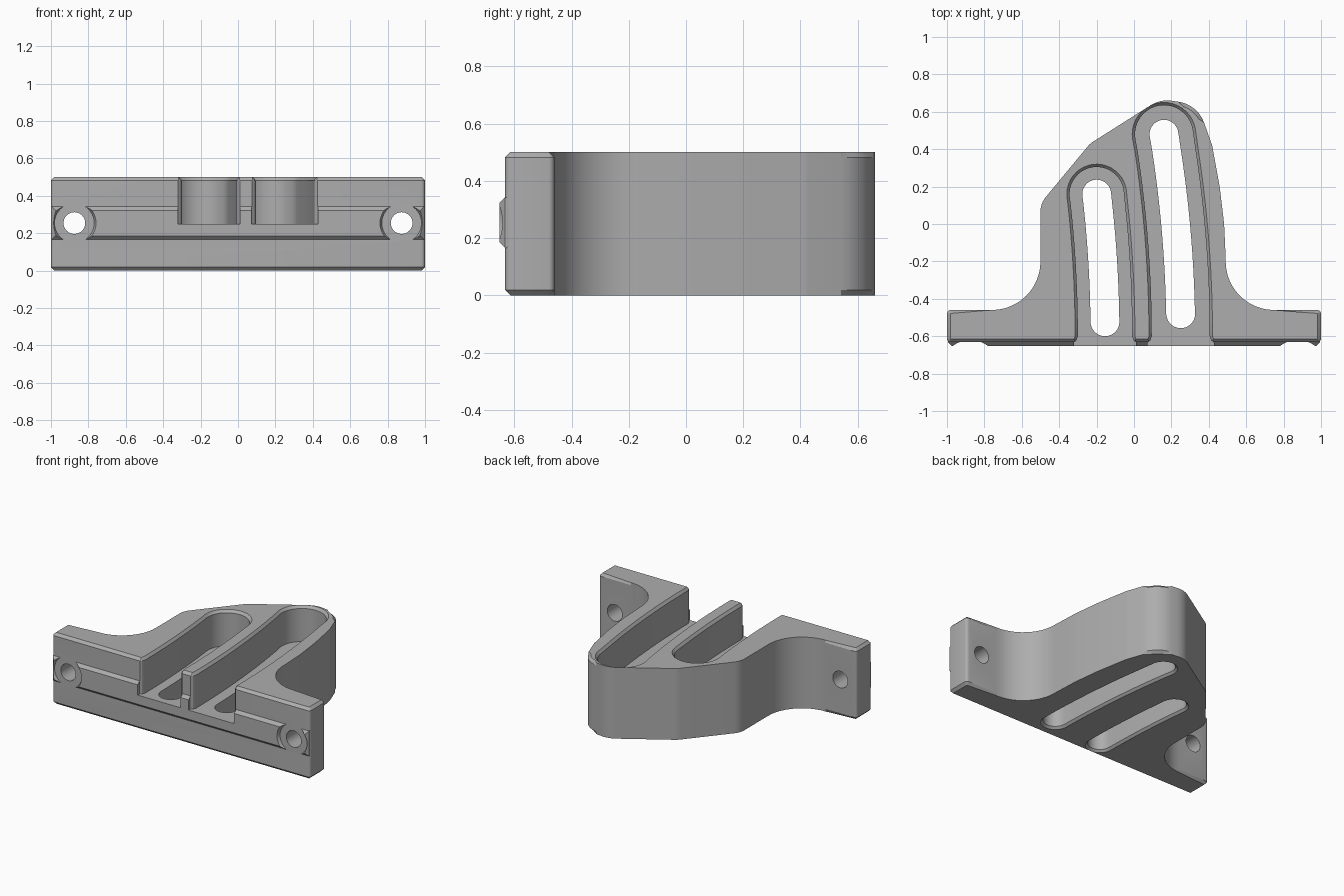
import bpy, bmesh, math
from mathutils import Matrix, Vector

old = bpy.data.objects.get("Cube")
if old:
    bpy.data.objects.remove(old, do_unlink=True)

grey = bpy.data.materials.new("plain grey")
grey.use_nodes = True
colour = (0.42, 0.42, 0.42, 1)
grey.diffuse_color = colour
grey.node_tree.nodes["Principled BSDF"].inputs["Base Color"].default_value = colour

FRONT, HEIGHT, FLOOR, CHAMFER = -0.632, 0.5, 0.25, 0.018


def make(name, bm):
    bmesh.ops.recalc_face_normals(bm, faces=bm.faces)
    mesh = bpy.data.meshes.new(name)
    bm.to_mesh(mesh)
    bm.free()
    mesh.materials.append(grey)
    obj = bpy.data.objects.new(name, mesh)
    bpy.context.collection.objects.link(obj)
    return obj


def loft(rings):
    """Closed solid through rings given as (outline, z)."""
    bm = bmesh.new()
    loops = [[bm.verts.new((x, y, z)) for x, y in pts] for pts, z in rings]
    n = len(loops[0])
    for a, b in zip(loops, loops[1:]):
        for i in range(n):
            j = (i + 1) % n
            bm.faces.new((a[i], a[j], b[j], b[i]))
    bm.faces.new(loops[0][::-1])
    bm.faces.new(loops[-1])
    return bm


def arc(cx, cy, r, start, end, steps=12):
    angles = [math.radians(start + (end - start) * i / steps) for i in range(steps + 1)]
    return [(cx + r * math.cos(a), cy + r * math.sin(a)) for a in angles]


def rounded(pts, steps=6):
    """Polygon from (x, y, radius) corners, each rounded with an arc."""
    out = []
    for i, (x, y, r) in enumerate(pts):
        p = Vector((x, y))
        a = (Vector(pts[i - 1][:2]) - p).normalized()
        b = (Vector(pts[(i + 1) % len(pts)][:2]) - p).normalized()
        half = a.angle(b) / 2
        if r == 0:
            out.append((x, y))
            continue
        c = p + (a + b).normalized() * (r / math.sin(half))
        s, e = p + a * (r / math.tan(half)) - c, p + b * (r / math.tan(half)) - c
        turn = s.angle_signed(e)
        for k in range(steps + 1):
            v = c + Matrix.Rotation(-turn * k / steps, 2) @ s
            out.append((v.x, v.y))
    return out


def centre(x0, y):
    """Gently curved centre line shared by slots and channels."""
    return x0 - (y + 0.6) ** 2 / 13


def capsule(x0, bottom, top, r, mouth=False):
    ys = [bottom + (top - bottom) * i / 12 for i in range(13)]
    lean = math.degrees(math.atan((top + 0.6) / 6.5))
    right = [(centre(x0, y) + r, y) for y in ys]
    left = [(centre(x0, y) - r, y) for y in reversed(ys)]
    pts = right[:-1] + arc(centre(x0, top), top, r, lean, 180 + lean, 20) + left[1:]
    if mouth:   # flared opening through the front wall
        flare = [(0.008, FRONT + 0.01), (0.022, FRONT - 0.002), (0.022, FRONT - 0.08)]
        pts += [(x0 - r - d, y) for d, y in flare]
        pts += [(x0 + r + d, y) for d, y in reversed(flare)]
    else:
        pts += arc(x0, bottom, r, 180, 360, 20)[1:-1]
    return pts


def cylinder(name, x, z, r1, r2, y1, y2):
    bm = bmesh.new()
    place = Matrix.Translation((x, (y1 + y2) / 2, z)) @ Matrix.Rotation(math.pi / 2, 4, 'X')
    bmesh.ops.create_cone(bm, cap_ends=True, segments=40, radius1=r1, radius2=r2,
                          depth=abs(y2 - y1), matrix=place)
    return make(name, bm)


def combine(obj, other, operation='DIFFERENCE'):
    mod = obj.modifiers.new("cut", 'BOOLEAN')
    mod.operation, mod.solver, mod.object = operation, 'EXACT', other
    bpy.context.view_layer.objects.active = obj
    bpy.ops.object.modifier_apply(modifier=mod.name)
    bpy.data.objects.remove(other, do_unlink=True)


# Bracket body: two flanges swept into an asymmetric nose
crown = rounded([(-0.5, -0.18, 0), (-0.5, 0.11, 0.12), (-0.235, 0.43, 0.12),
                 (0.14, 0.667, 0.16), (0.34, 0.64, 0.17), (0.418, 0.42, 0.1),
                 (0.458, 0.2, 0.8), (0.482, 0.0, 0.8), (0.49, -0.18, 0)])
outline = rounded([(1, -0.46, 0.02), (1, FRONT, 0.02), (-1, FRONT, 0.02), (-1, -0.46, 0.02)], 4)
outline += arc(-0.76, -0.2, 0.26, 270, 360) + crown + arc(0.75, -0.2, 0.26, 180, 270)
bm = loft([(outline, 0), (outline, HEIGHT)])
rims = [e for e in bm.edges if abs(e.verts[0].co.z - e.verts[1].co.z) < 0.001]
bmesh.ops.bevel(bm, geom=rims, offset=CHAMFER, segments=1, affect='EDGES', clamp_overlap=False)
bracket = make("bracket", bm)

# Raised rail across the front, relieved around the bolt holes
bm = bmesh.new()
bmesh.ops.create_cube(bm, size=1, matrix=Matrix.Translation((0, -0.626, 0.254))
                      @ Matrix.Diagonal((1.99, 0.052, 0.176, 1)))
front = [e for e in bm.edges if all(v.co.y < -0.64 for v in e.verts)]
bmesh.ops.bevel(bm, geom=front, offset=0.02, segments=1, affect='EDGES')
rail = make("front_rail", bm)
for side in (-1, 1):
    combine(rail, cylinder("relief", side * 0.875, 0.254, 0.085, 0.125, -0.59, -0.67))
combine(bracket, rail, 'UNION')

# Bolt holes through the flanges
for side in (-1, 1):
    combine(bracket, cylinder("bolt_hole", side * 0.875, 0.254, 0.058, 0.058, -0.8, -0.3))

# Curved channels with chamfered lips, and through slots in their floors
for x0, top, width in ((-0.155, 0.16, 0.145), (0.25, 0.48, 0.155)):
    rings = [(capsule(x0, -0.6, top, width + d, True), z)
             for d, z in ((0, FLOOR), (0, HEIGHT - CHAMFER), (0.03, HEIGHT + 0.018))]
    combine(bracket, make("channel", loft(rings)))
    bottom = -0.523 if x0 < 0 else -0.48
    rings = [(capsule(x0, bottom, top, 0.077 + d), z)
             for d, z in ((0.03, -0.015), (0, 0.015), (0, FLOOR + 0.1))]
    combine(bracket, make("slot", loft(rings)))

# Smooth curves, sharp chamfers
bpy.ops.object.select_all(action='DESELECT')
bracket.select_set(True)
bpy.context.view_layer.objects.active = bracket
bpy.ops.object.shade_smooth_by_angle(angle=math.radians(25))
